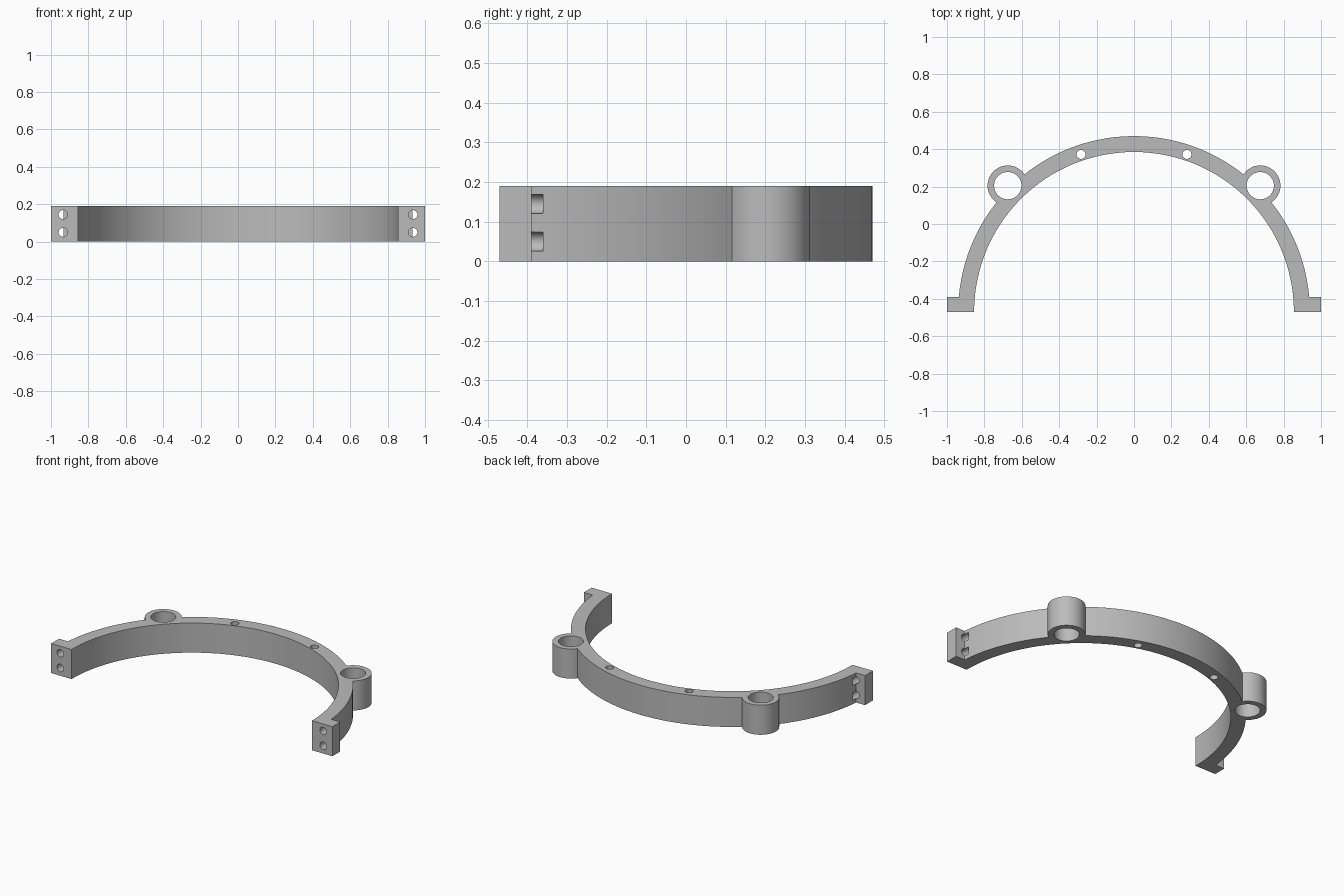
import bpy, bmesh, math

if "Cube" in bpy.data.objects:
    bpy.data.objects.remove(bpy.data.objects["Cube"], do_unlink=True)

HEIGHT = 0.19
RING_Y = -0.47          # centre of the half ring, also the front face
OUTER, INNER = 0.94, 0.855
TAB_BACK = -0.39

grey = bpy.data.materials.new("plain grey")
grey.use_nodes = True
colour = (0.5, 0.5, 0.5, 1)
grey.diffuse_color = colour
grey.node_tree.nodes["Principled BSDF"].inputs["Base Color"].default_value = colour


def cylinder(name, radius, x, y, z, depth, sides=48, along_y=False):
    turn = (math.pi / 2, 0, 0) if along_y else (0, 0, 0)
    bpy.ops.mesh.primitive_cylinder_add(vertices=sides, radius=radius, depth=depth,
                                        location=(x, y, z), rotation=turn)
    obj = bpy.context.object
    obj.name = name
    obj.data.materials.append(grey)
    return obj


def combine(target, tool, operation):
    mod = target.modifiers.new(operation.lower(), 'BOOLEAN')
    mod.operation, mod.solver, mod.object = operation, 'EXACT', tool
    tool.hide_render = True
    bpy.context.view_layer.objects.active = target
    bpy.ops.object.modifier_apply(modifier=mod.name)
    bpy.data.objects.remove(tool, do_unlink=True)


# Solid half disc with a square mounting tab at each end
start = math.asin((TAB_BACK - RING_Y) / OUTER)
steps = 60
profile = [(-1, TAB_BACK), (-1, RING_Y), (1, RING_Y), (1, TAB_BACK)]
for i in range(steps + 1):
    a = start + (math.pi - 2 * start) * i / steps
    profile.append((OUTER * math.cos(a), RING_Y + OUTER * math.sin(a)))

bm = bmesh.new()
base = bm.faces.new([bm.verts.new((x, y, 0)) for x, y in profile])
top = bmesh.ops.extrude_face_region(bm, geom=[base])
bmesh.ops.translate(bm, vec=(0, 0, HEIGHT),
                    verts=[v for v in top["geom"] if isinstance(v, bmesh.types.BMVert)])
bmesh.ops.recalc_face_normals(bm, faces=bm.faces)
mesh = bpy.data.meshes.new("half_ring_bracket")
bm.to_mesh(mesh)
bm.free()
mesh.materials.append(grey)
bracket = bpy.data.objects.new("half_ring_bracket", mesh)
bpy.context.collection.objects.link(bracket)

# Round bosses on the shoulders, then the inner bore trims everything
for side in (-1, 1):
    combine(bracket, cylinder("boss", 0.108, side * 0.675, 0.205, HEIGHT / 2, HEIGHT), 'UNION')
combine(bracket, cylinder("inner_bore", INNER, 0, RING_Y, HEIGHT / 2, 1, 120), 'DIFFERENCE')

# Boss holes, small vertical holes and the paired screw holes in the tabs
for side in (-1, 1):
    combine(bracket, cylinder("boss_hole", 0.073, side * 0.675, 0.205, HEIGHT / 2, 1), 'DIFFERENCE')
    combine(bracket, cylinder("pin_hole", 0.024, side * 0.283, 0.372, HEIGHT / 2, 1, 32), 'DIFFERENCE')
    for z in (0.05, 0.145):
        screw = cylinder("screw_hole", 0.024, side * 0.935, -0.46, z, 0.2, 32, along_y=True)
        combine(bracket, screw, 'DIFFERENCE')

# Smooth curved walls with crisp rims
bpy.ops.object.select_all(action='DESELECT')
bracket.select_set(True)
bpy.context.view_layer.objects.active = bracket
bpy.ops.object.shade_smooth_by_angle(angle=math.radians(30))
